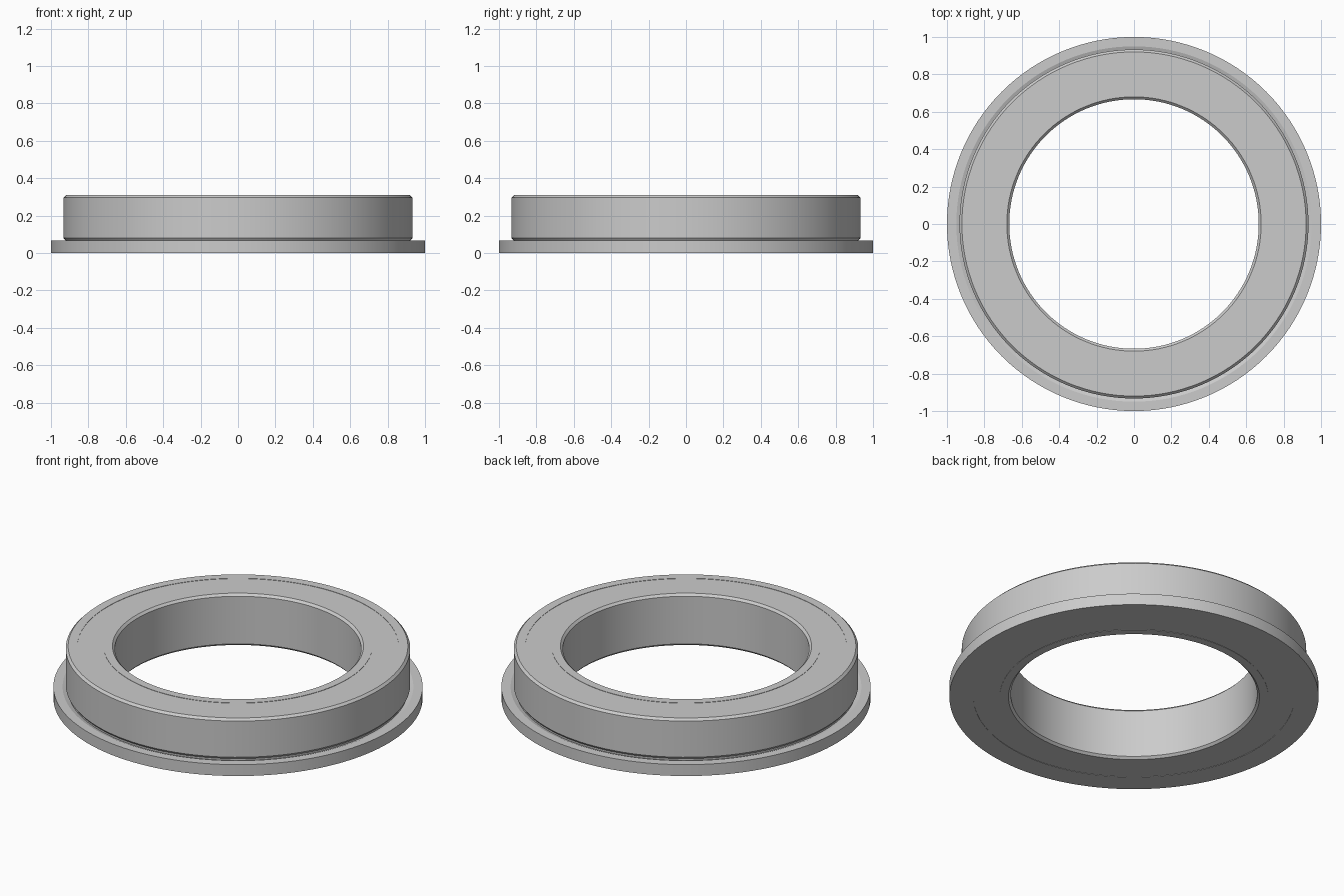
import bpy
import math
from mathutils import Matrix, Vector
import bmesh

cube = bpy.data.objects.get("Cube")
if cube:
    bpy.data.objects.remove(cube, do_unlink=True)

SEGMENTS = 128
HEIGHT = 0.31
CHAMFER = 0.013
BORE = 0.667
INNER_LAND = 0.727
OUTER_LAND = 0.87
BODY = 0.933
FLANGE_TOP = 0.068
RECESS = 0.002

steel = bpy.data.materials.new("steel grey")
steel.use_nodes = True
grey = (0.6, 0.6, 0.6, 1)
steel.diffuse_color = grey
steel.node_tree.nodes["Principled BSDF"].inputs["Base Color"].default_value = grey


def revolve(name, profile):
    """Spin a closed (radius, height) profile around the z axis."""
    bm = bmesh.new()
    rings = []
    for i in range(SEGMENTS):
        turn = Matrix.Rotation(math.tau * i / SEGMENTS, 3, "Z")
        rings.append([bm.verts.new(turn @ Vector((r, 0, z))) for r, z in profile])
    n = len(profile)
    for i in range(SEGMENTS):
        a, b = rings[i], rings[(i + 1) % SEGMENTS]
        for j in range(n):
            k = (j + 1) % n
            bm.faces.new((a[j], b[j], b[k], a[k]))
    bmesh.ops.recalc_face_normals(bm, faces=bm.faces)
    mesh = bpy.data.meshes.new(name)
    bm.to_mesh(mesh)
    bm.free()
    mesh.materials.append(steel)
    obj = bpy.data.objects.new(name, mesh)
    bpy.context.collection.objects.link(obj)
    bpy.ops.object.select_all(action="DESELECT")
    obj.select_set(True)
    bpy.context.view_layer.objects.active = obj
    bpy.ops.object.shade_smooth_by_angle(angle=math.radians(20))


# Outer ring with its flange, relief groove and chamfered top edge
revolve("outer_ring", [
    (OUTER_LAND, 0), (1, 0), (1, FLANGE_TOP), (0.95, FLANGE_TOP),
    (0.923, 0.058), (0.923, FLANGE_TOP), (BODY, 0.081),
    (BODY, HEIGHT - CHAMFER), (BODY - CHAMFER, HEIGHT), (OUTER_LAND, HEIGHT),
])

# Inner ring with chamfers at both ends of the bore
revolve("inner_ring", [
    (INNER_LAND, 0), (INNER_LAND, HEIGHT), (BORE + CHAMFER, HEIGHT),
    (BORE, HEIGHT - CHAMFER), (BORE, CHAMFER), (BORE + CHAMFER, 0),
])

# Shield closing the gap between the two rings
revolve("shield", [
    (INNER_LAND, RECESS), (OUTER_LAND, RECESS),
    (OUTER_LAND, HEIGHT - RECESS), (INNER_LAND, HEIGHT - RECESS),
])
